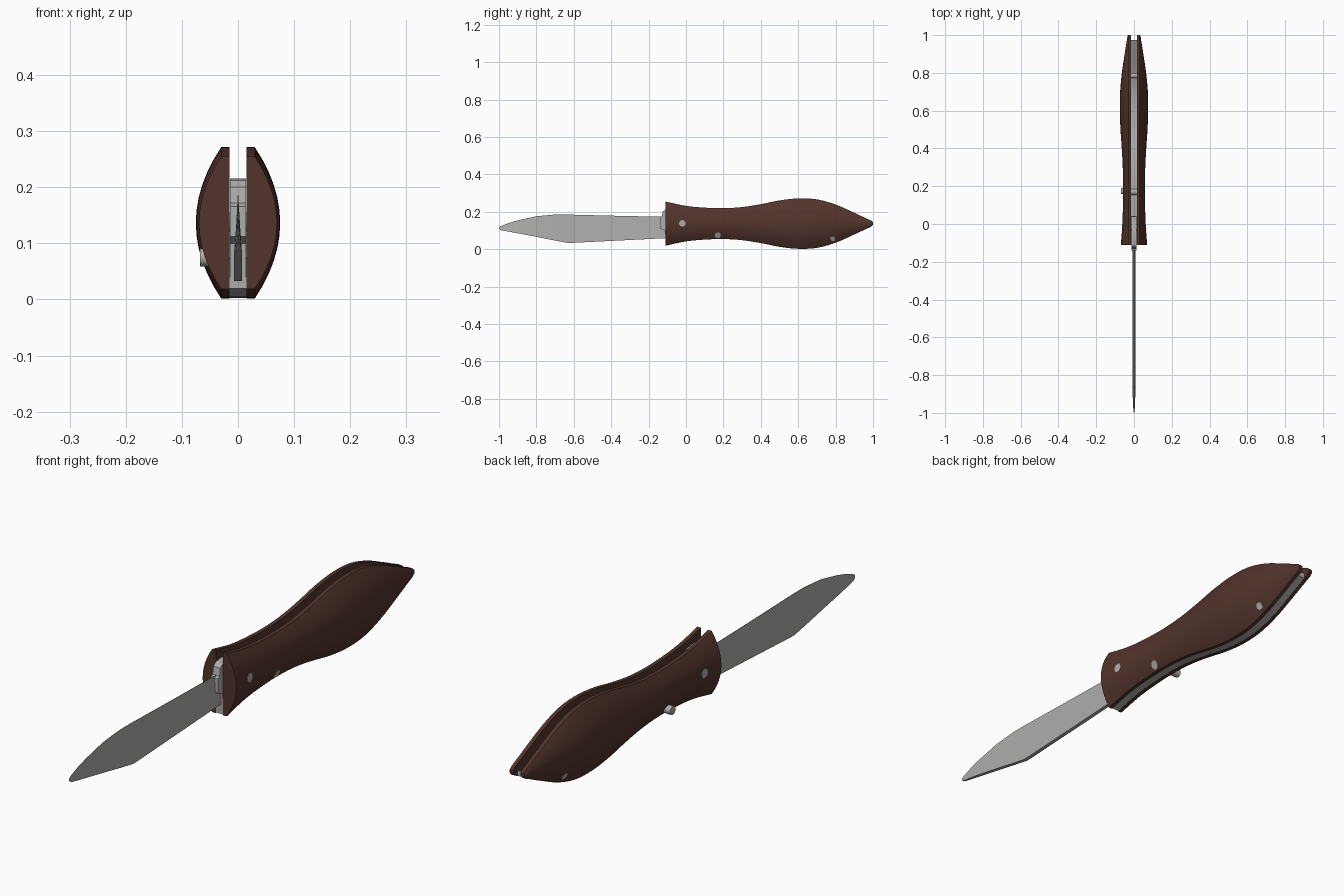
import bpy, bmesh, math

if "Cube" in bpy.data.objects:
    bpy.data.objects.remove(bpy.data.objects["Cube"])

ZC = 0.1365   # handle centre height
GAP = 0.015   # half of the slot between the scales


def material(name, c):
    m = bpy.data.materials.new(name)
    m.diffuse_color = (*c, 1)
    m.use_nodes = True
    m.node_tree.nodes["Principled BSDF"].inputs["Base Color"].default_value = m.diffuse_color
    return m


WOOD = material("dark wood", (0.085, 0.034, 0.025))
STEEL = material("steel", (0.42, 0.42, 0.415))

# half height of the handle along its length
KEYS = [(-.11, .118), (0, .095), (.1, .0855), (.2, .0825), (.3, .0885), (.4, .104),
        (.5, .124), (.6, .1345), (.7, .1295), (.8, .102), (.9, .058), (.97, .025),
        (.99, .016), (1.0, .006)]


def half_height(y):
    """Smooth (Hermite) interpolation of the handle outline."""
    def slope(i):
        a, b = KEYS[max(i - 1, 0)], KEYS[min(i + 1, len(KEYS) - 1)]
        return (b[1] - a[1]) / (b[0] - a[0])
    for i in range(len(KEYS) - 1):
        (y0, h0), (y1, h1) = KEYS[i], KEYS[i + 1]
        if y <= y1 + 1e-9:
            d = y1 - y0
            t = (y - y0) / d
            return ((2*t**3 - 3*t**2 + 1) * h0 + (t**3 - 2*t**2 + t) * d * slope(i)
                    + (3*t**2 - 2*t**3) * h1 + (t**3 - t**2) * d * slope(i + 1))
    return KEYS[-1][1]


def surface_x(y, z):
    """Outer half thickness of the handle at a point."""
    h = half_height(y)
    t = min(abs(z - ZC) / h, 1)
    return 0.03 + 0.335 * h * (1 - t * t)


def finish(name, bm, mat, smooth=True):
    bmesh.ops.recalc_face_normals(bm, faces=bm.faces)
    me = bpy.data.meshes.new(name)
    bm.to_mesh(me)
    bm.free()
    me.materials.append(mat)
    ob = bpy.data.objects.new(name, me)
    bpy.context.collection.objects.link(ob)
    if smooth:
        bpy.ops.object.select_all(action='DESELECT')
        ob.select_set(True)
        bpy.context.view_layer.objects.active = ob
        bpy.ops.object.shade_smooth_by_angle(angle=math.radians(30))
    return ob


def loft(name, rings, mat, smooth=True):
    """Bridge closed cross-sections and cap both ends."""
    bm = bmesh.new()
    vs = [[bm.verts.new(p) for p in r] for r in rings]
    n = len(vs[0])
    for a, b in zip(vs, vs[1:]):
        for i in range(n):
            j = (i + 1) % n
            bm.faces.new((a[i], a[j], b[j], b[i]))
    bm.faces.new(vs[0])
    bm.faces.new(vs[-1])
    return finish(name, bm, mat, smooth)


def rod(name, y, z, r, x0, x1, mat=STEEL, n=20):
    """Rod along x; each end position is a function of (y, z)."""
    rings = []
    for f in (x0, x1):
        ring = []
        for i in range(n):
            a = 2 * math.pi * i / n
            py, pz = y + r * math.cos(a), z + r * math.sin(a)
            ring.append((f(py, pz), py, pz))
        rings.append(ring)
    return loft(name, rings, mat)


def stations(a, b, n):
    return [a + (b - a) * i / n for i in range(n + 1)]


# Handle scales
ys = stations(-.11, .97, 54) + [.98, .99, .996, 1.0]
for side, label in ((1, "right"), (-1, "left")):
    rings = []
    for y in ys:
        h = half_height(y)
        ring = [(side * GAP, y, ZC - h)]
        for i in range(13):
            z = ZC - h + 2 * h * i / 12
            ring.append((side * surface_x(y, z), y, z))
        ring.append((side * GAP, y, ZC + h))
        rings.append(ring)
    loft("handle_scale_" + label, rings, WOOD)

# Back spring closing the lower edge of the slot
rings = []
for y in stations(-.108, .975, 54):
    zb = ZC - half_height(y) + 0.001
    rings.append([(-GAP, y, zb), (GAP, y, zb), (GAP, y, zb + .02), (-GAP, y, zb + .02)])
loft("back_spring", rings, STEEL)

# Blade: flat spine below, sharp edge above  (y, bottom z, top z, half width)
BLADE = [(-1.0, .108, .116, .001), (-.99, .101, .123, .003), (-.95, .094, .139, .006),
         (-.9, .085, .154, .007), (-.8, .066, .176, .0075), (-.7, .046, .185, .0075),
         (-.63, .033, .185, .0075), (-.6, .034, .184, .0075), (-.4, .044, .179, .0075),
         (-.12, .058, .173, .0075), (-.02, .062, .17, .0075)]
loft("blade", [[(-w, y, b), (w, y, b), (.0005, y, t), (-.0005, y, t)]
               for y, b, t, w in BLADE], STEEL, False)

# Tang block around the pivot
TANG = [(-.108, .03), (-.112, .1), (-.14, .112), (-.14, .166), (-.13, .172), (-.125, .2),
        (-.11, .212), (-.08, .216), (-.03, .21), (.015, .195), (.038, .165),
        (.042, .13), (.03, .085), (0, .05)]
loft("tang", [[(x, y, z) for y, z in TANG] for x in (-.0145, .0145)], STEEL)

# Pins through the handle, ends following its surface
for name, y, z, r in (("pivot_pin", -.02, .138, .017), ("spring_pin", .17, .074, .016),
                      ("rear_pin", .785, .055, .013)):
    rod(name, y, z, r, lambda a, b: -surface_x(a, b) - .001,
        lambda a, b: surface_x(a, b) + .001)

# Push button on the left side
rod("release_button", .175, .075, .016, lambda a, b: -.068, lambda a, b: -.02)
